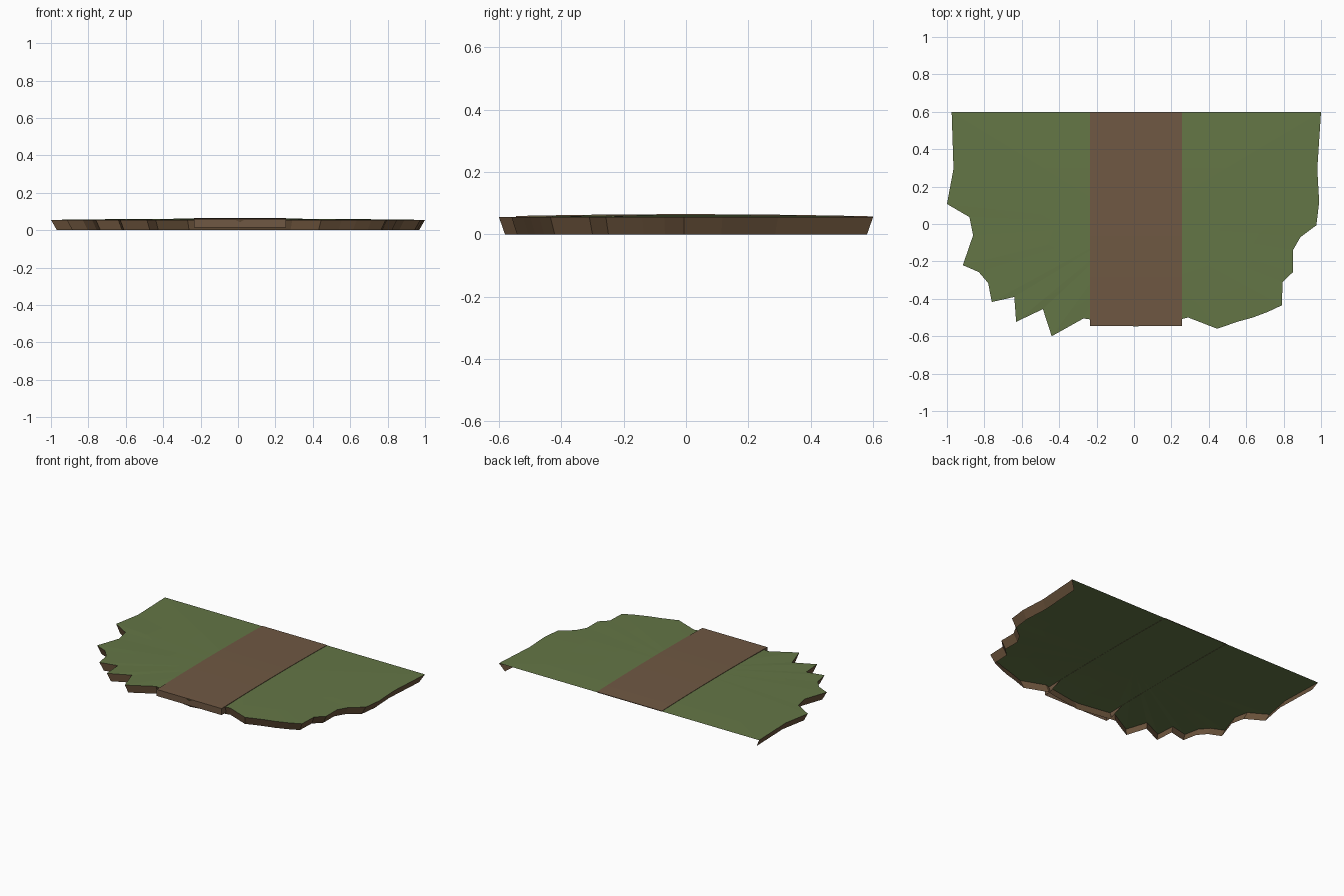
import bpy, bmesh

if "Cube" in bpy.data.objects:
    bpy.data.objects.remove(bpy.data.objects["Cube"])


def material(name, rgb):
    m = bpy.data.materials.new(name)
    m.diffuse_color = (*rgb, 1)
    m.use_nodes = True
    m.node_tree.nodes["Principled BSDF"].inputs["Base Color"].default_value = m.diffuse_color
    return m


GRASS = material("grass green", (0.127, 0.181, 0.061))
DIRT = material("path brown", (0.160, 0.098, 0.056))
EARTH = material("earth brown", (0.156, 0.092, 0.047))


def finish(bm, name, mats):
    mesh = bpy.data.meshes.new(name)
    bm.normal_update()
    bm.to_mesh(mesh)
    bm.free()
    for m in mats:
        mesh.materials.append(m)
    ob = bpy.data.objects.new(name, mesh)
    bpy.context.collection.objects.link(ob)
    return ob


# ragged plan outline, counter-clockwise from back left to back right
RIM = [(-.975, .6), (-.965, .295), (-1, .107), (-.88, .037), (-.86, -.06),
       (-.915, -.22), (-.83, -.257), (-.78, -.315), (-.76, -.417),
       (-.64, -.39), (-.63, -.523), (-.487, -.455), (-.44, -.6),
       (-.27, -.505), (-.235, -.51), (.01, -.549), (.26, -.507), (.29, -.5),
       (.445, -.56), (.555, -.522), (.635, -.5), (.715, -.47), (.79, -.435),
       (.795, -.31), (.85, -.257), (.85, -.14), (.89, -.07), (.975, -.007),
       (.99, .117), (.98, .295), (1, .6)]
Z_RIM, DOME = 0.055, 0.007

# ground: gently domed grass sheet with an earth skirt, open below and behind
bm = bmesh.new()
rings = []
for s in (1, .75, .5, .25):
    z = Z_RIM + DOME * (1 - s * s)
    rings.append([bm.verts.new((x * s, y * s, z)) for x, y in RIM])
centre = bm.verts.new((0, 0, Z_RIM + DOME))
n = len(RIM)
for outer, inner in zip(rings, rings[1:]):
    for i in range(n):
        j = (i + 1) % n
        bm.faces.new((outer[i], outer[j], inner[j], inner[i]))
for i in range(n):
    bm.faces.new((rings[-1][i], rings[-1][(i + 1) % n], centre))
foot = [bm.verts.new((x * .968, y * .968, 0)) for x, y in RIM]
for i in range(n - 1):
    f = bm.faces.new((rings[0][i], foot[i], foot[i + 1], rings[0][i + 1]))
    f.material_index = 1
finish(bm, "ground", [GRASS, EARTH])

# path: strip following the dome, thin side lips and a deep front lip
bm = bmesh.new()
XL, XR, FRONT, BACK, STEPS = -.236, .257, -.545, .6, 10
rows = []
ys = [FRONT, -.505] + [-.505 + (BACK + .505) * k / STEPS for k in range(1, STEPS + 1)]
for k, y in enumerate(ys):
    top = Z_RIM + .0025 + DOME * (1 - (y / .6) ** 2)
    low = .014 if k == 0 else top - .004
    rows.append([bm.verts.new(p) for p in
                 ((XL, y, low), (XL, y, top), (XR, y, top), (XR, y, low))])
# the front lip keeps its full depth where it overhangs the ground
rows[1][0].co.z = rows[1][3].co.z = .014
for a, b in zip(rows, rows[1:]):
    for i in range(3):
        bm.faces.new((a[i], a[i + 1], b[i + 1], b[i]))
bm.faces.new(rows[0][::-1])
bm.faces.new(rows[-1])
bmesh.ops.recalc_face_normals(bm, faces=bm.faces[:])
finish(bm, "path", [DIRT])
